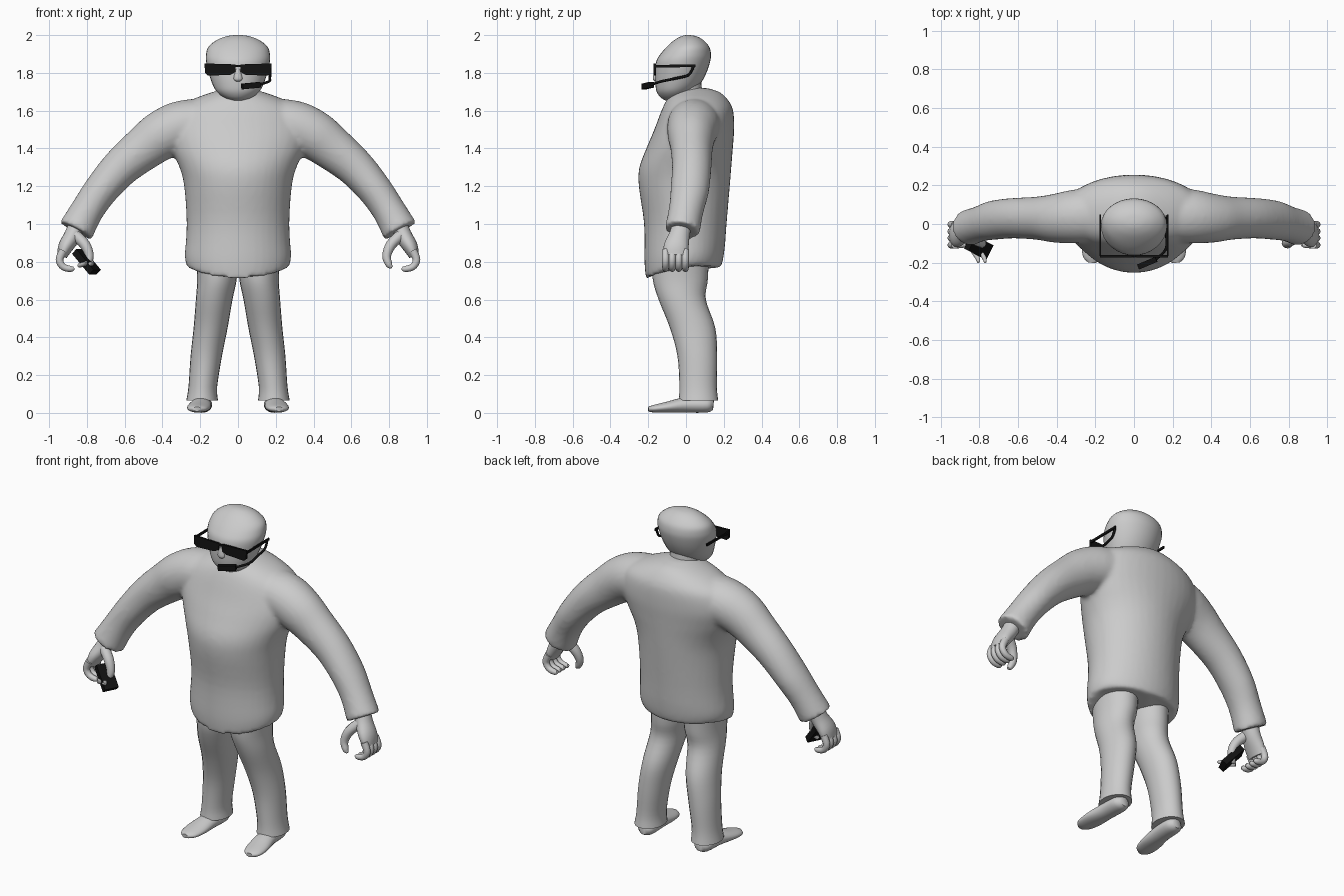
import bpy, bmesh, math
from mathutils import Vector

cube = bpy.data.objects.get("Cube")
if cube:
    bpy.data.objects.remove(cube)


def material(name, rgb, rough):
    m = bpy.data.materials.new(name)
    m.use_nodes = True
    m.diffuse_color = (*rgb, 1)
    node = m.node_tree.nodes["Principled BSDF"]
    node.inputs["Base Color"].default_value = (*rgb, 1)
    node.inputs["Roughness"].default_value = rough
    return m


GREY = material("plain grey", (0.6, 0.6, 0.6), 0.7)
BLACK = material("black plastic", (0.006, 0.006, 0.006), 0.5)


def finish(name, bm, mat, smooth=True):
    bmesh.ops.recalc_face_normals(bm, faces=bm.faces)
    mesh = bpy.data.meshes.new(name)
    bm.to_mesh(mesh)
    bm.free()
    mesh.materials.append(mat)
    if smooth:
        mesh.shade_smooth()
        mesh.set_sharp_from_angle(angle=math.radians(50))
    obj = bpy.data.objects.new(name, mesh)
    bpy.context.collection.objects.link(obj)
    return obj


def spline(rows, steps=4):
    """Smooth Catmull-Rom rows through the given rows."""
    r = [Vector(row) for row in rows]
    r = [r[0]] + r + [r[-1]]
    out = []
    for a, b, c, d in zip(r, r[1:], r[2:], r[3:]):
        for k in range(steps):
            t = k / steps
            out.append(b + (c - a) * (t / 2) + (a * 2 - b * 5 + c * 4 - d) * (t * t / 2)
                       + (b * 3 - a - c * 3 + d) * (t ** 3 / 2))
    return out + [r[-1]]


def loft(bm, rows, ref=None, sides=24):
    """Skin ellipses (x, y, z, radius, radius); level rings unless ref is given."""
    rows = spline(rows)
    rings = []
    for i, row in enumerate(rows):
        centre = Vector(row[:3])
        u, v = Vector((1, 0, 0)), Vector((0, 1, 0))
        if ref:
            after, before = rows[min(i + 1, len(rows) - 1)], rows[max(i - 1, 0)]
            t = (Vector(after[:3]) - Vector(before[:3])).normalized()
            u = Vector(ref)
            u = (u - t * u.dot(t)).normalized()
            v = t.cross(u)
        ring = []
        for k in range(sides):
            a = math.tau * k / sides
            ring.append(bm.verts.new(centre + u * row[3] * math.cos(a) + v * row[4] * math.sin(a)))
        rings.append(ring)
    for low, high in zip(rings, rings[1:]):
        for k in range(sides):
            n = (k + 1) % sides
            bm.faces.new((low[k], low[n], high[n], high[k]))
    bm.faces.new(rings[0])
    bm.faces.new(rings[-1])


def profile(rows):
    """Turn (z, half width, front y, back y) into loft rows."""
    return [(0, (f + b) / 2, z, w, (b - f) / 2) for z, w, f, b in rows]


def flip(rows, s):
    return [(s * r[0], *r[1:]) for r in rows]


def bar(name, a, b, w, h):
    """Straight box from a to b."""
    a, b = Vector(a), Vector(b)
    bm = bmesh.new()
    bmesh.ops.create_cube(bm, size=1)
    rot = (b - a).to_track_quat("Z", "Y")
    for v in bm.verts:
        v.co = (a + b) / 2 + rot @ Vector((v.co.x * w, v.co.y * h, v.co.z * (b - a).length))
    return finish(name, bm, BLACK, False)


SIDES = (("left", 1), ("right", -1))
Y_AXIS, X_AXIS = (0, 1, 0), (1, 0, 0)

# Jacket: torso with a slanting hem, fused with both sleeves
bm = bmesh.new()
loft(bm, profile([
    (0.71, .272, -.212, .185), (0.80, .282, -.22, .20), (1.0, .272, -.222, .215),
    (1.2, .285, -.25, .232), (1.3, .31, -.247, .24), (1.4, .355, -.21, .248),
    (1.5, .38, -.168, .255), (1.6, .34, -.13, .25), (1.66, .24, -.10, .22),
    (1.70, .13, -.06, .175), (1.72, .06, -.01, .11)]), sides=40)
for v in bm.verts:
    if v.co.z < 0.9:
        v.co.z += (0.9 - v.co.z) / 0.19 * (0.15 * (v.co.y + .21) + 0.5 * v.co.x ** 2)
ARM = [(.13, .05, 1.55, .14, .12), (.29, .04, 1.52, .14, .135), (.40, .03, 1.472, .128, .132),
       (.50, .03, 1.40, .112, .118), (.62, .03, 1.30, .105, .103), (.725, .02, 1.18, .102, .092),
       (.80, 0, 1.07, .092, .088), (.858, -.02, .965, .094, .096)]
for side, s in SIDES:
    loft(bm, flip(ARM, s), Y_AXIS)
jacket = finish("jacket", bm, GREY)
fuse = jacket.modifiers.new("fuse", "REMESH")
fuse.mode = "VOXEL"
fuse.voxel_size = 0.013
fuse.use_smooth_shade = True
soften = jacket.modifiers.new("soften", "SMOOTH")
soften.factor = 0.5
soften.iterations = 6

# Head, neck and small nose
bm = bmesh.new()
loft(bm, profile([
    (1.655, .035, -.11, -.04), (1.67, .075, -.135, 0), (1.70, .112, -.155, .035),
    (1.74, .135, -.162, .075), (1.80, .155, -.163, .108), (1.86, .169, -.158, .128),
    (1.90, .169, -.135, .132), (1.94, .155, -.10, .122), (1.975, .11, -.06, .09),
    (1.994, .06, -.025, .055), (2.0, .015, 0, .02)]), sides=32)
finish("head", bm, GREY)
bm = bmesh.new()
loft(bm, profile([(1.60, .10, -.09, .12), (1.68, .09, -.08, .09), (1.76, .09, -.07, .08)]))
finish("neck", bm, GREY)
bm = bmesh.new()
loft(bm, profile([(1.755, .01, -.165, -.15), (1.77, .024, -.175, -.14), (1.82, .012, -.168, -.14)]))
finish("nose", bm, GREY)

# Trouser legs and shoes
LEG = [(.11, -.03, .80, .11, .15), (.112, -.03, .70, .104, .145), (.126, -.02, .60, .097, .125),
       (.145, .035, .45, .09, .12), (.168, .06, .30, .083, .105), (.186, .064, .14, .076, .099),
       (.190, .066, .065, .084, .105)]
SHOE = [(.19, .145, .04, .025, .025), (.19, .11, .042, .052, .04), (.195, 0, .042, .055, .041),
        (.207, -.1, .03, .062, .029), (.215, -.17, .022, .05, .02), (.217, -.2, .02, .02, .012)]
for side, s in SIDES:
    bm = bmesh.new()
    loft(bm, flip(LEG, s))
    finish(side + "_trouser_leg", bm, GREY)
    bm = bmesh.new()
    loft(bm, flip(SHOE, s), X_AXIS)
    finish(side + "_shoe", bm, GREY)

# Hands: palm, four curled fingers and a thumb
PALM = [(.85, -.02, 1.0, .05, .045), (.875, -.035, .94, .055, .045), (.912, -.052, .88, .066, .04),
        (.932, -.055, .83, .06, .027)]
THUMB = [(.86, -.06, .94, .03, .03), (.81, -.085, .89, .03, .028), (.787, -.1, .83, .023, .023),
         (.80, -.108, .785, .018, .018), (.815, -.11, .77, .008, .008)]
for side, s in SIDES:
    bm = bmesh.new()
    loft(bm, flip(PALM, s), Y_AXIS)
    loft(bm, flip(THUMB, s), Y_AXIS, 12)
    for i in range(4):
        y = -.108 + .035 * i
        finger = [(.925, y, .86, .02, .022), (.945, y, .81, .019, .02), (.925, y, .773, .018, .018),
                  (.885, y, .762, .016, .016), (.868, y, .768, .008, .008)]
        loft(bm, flip(finger, s), Y_AXIS, 12)
    finish(side + "_hand", bm, GREY)

# Sunglasses: two lenses, bridge and temples
LENS = [(.012, 1.845), (.012, 1.805), (.04, 1.79), (.16, 1.785), (.175, 1.80), (.177, 1.85)]
for side, s in SIDES:
    bm = bmesh.new()
    face = bm.faces.new([bm.verts.new((s * x, -.172, z)) for x, z in LENS])
    made = bmesh.ops.extrude_face_region(bm, geom=[face])["geom"]
    bmesh.ops.translate(bm, vec=(0, .012, 0), verts=[g for g in made if isinstance(g, bmesh.types.BMVert)])
    finish(side + "_lens", bm, BLACK, False)
    bar(side + "_temple", (s * .174, -.165, 1.835), (s * .174, .05, 1.838), .008, .014)
bar("glasses_bridge", (-.02, -.166, 1.836), (.02, -.166, 1.836), .01, .012)

# Headset: boom from the left ear to the microphone
bm = bmesh.new()
BOOM = [(.17, .04, 1.835), (.17, .015, 1.79), (.168, -.05, 1.772), (.165, -.13, 1.755), (.11, -.185, 1.737)]
loft(bm, [(*p, .007, .007) for p in BOOM], (0, 0, 1), 8)
finish("headset_boom", bm, BLACK)
bar("microphone", (.115, -.183, 1.737), (.022, -.222, 1.728), .028, .03)

# Handheld radio gripped in the right hand, with fingertips over its end
bar("radio", (-.848, -.095, .855), (-.757, -.142, .745), .085, .036)
for name, x in (("upper_fingertip", -.81), ("lower_fingertip", -.775)):
    bm = bmesh.new()
    loft(bm, [(x - .03, -.13, .78, .012, .012), (x, -.175, .79, .012, .012),
              (x + .005, -.198, .80, .006, .006)], (0, 0, 1), 10)
    finish(name, bm, GREY)
